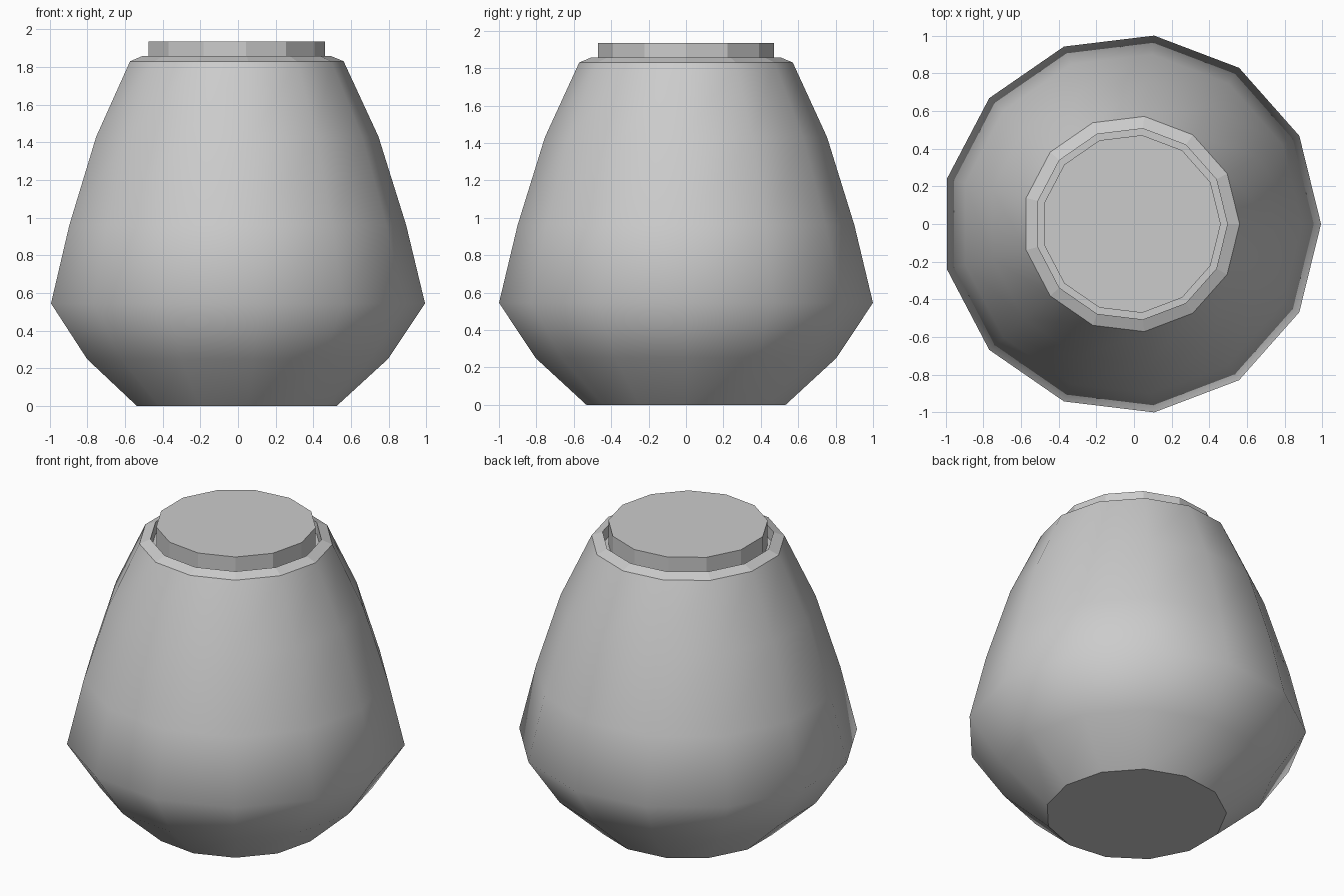
import bpy, bmesh
from math import cos, sin, pi

if "Cube" in bpy.data.objects:
    bpy.data.objects.remove(bpy.data.objects["Cube"])

SIDES = 13
SHIFT = -0.0145  # centres the odd-sided outline on x = 0


def lathe(name, profile, smooth_bands=()):
    """Revolve (radius, z) points around z, closing both ends with flat caps."""
    bm = bmesh.new()
    rings = [[bm.verts.new((r * cos(2 * pi * i / SIDES) + SHIFT,
                            r * sin(2 * pi * i / SIDES), z))
              for i in range(SIDES)] for r, z in profile]
    for band, (a, b) in enumerate(zip(rings, rings[1:])):
        for i in range(SIDES):
            j = (i + 1) % SIDES
            face = bm.faces.new((a[i], a[j], b[j], b[i]))
            face.smooth = band in smooth_bands
    bm.faces.new(rings[0][::-1])
    bm.faces.new(rings[-1])
    bmesh.ops.recalc_face_normals(bm, faces=bm.faces[:])
    mesh = bpy.data.meshes.new(name)
    bm.to_mesh(mesh)
    bm.free()
    obj = bpy.data.objects.new(name, mesh)
    bpy.context.collection.objects.link(obj)
    return obj


# Jar: smooth outer wall, flat sloping rim, recessed neck
lathe("jar_body", [(0.537, 0), (0.81, 0.25), (1.007, 0.545), (0.907, 0.96),
                   (0.76, 1.43), (0.575, 1.83), (0.51, 1.857), (0.51, 1.78)],
      smooth_bands=range(5))

# Stopper: faceted plug standing in the neck
lathe("stopper", [(0.475, 1.78), (0.475, 1.935)])
